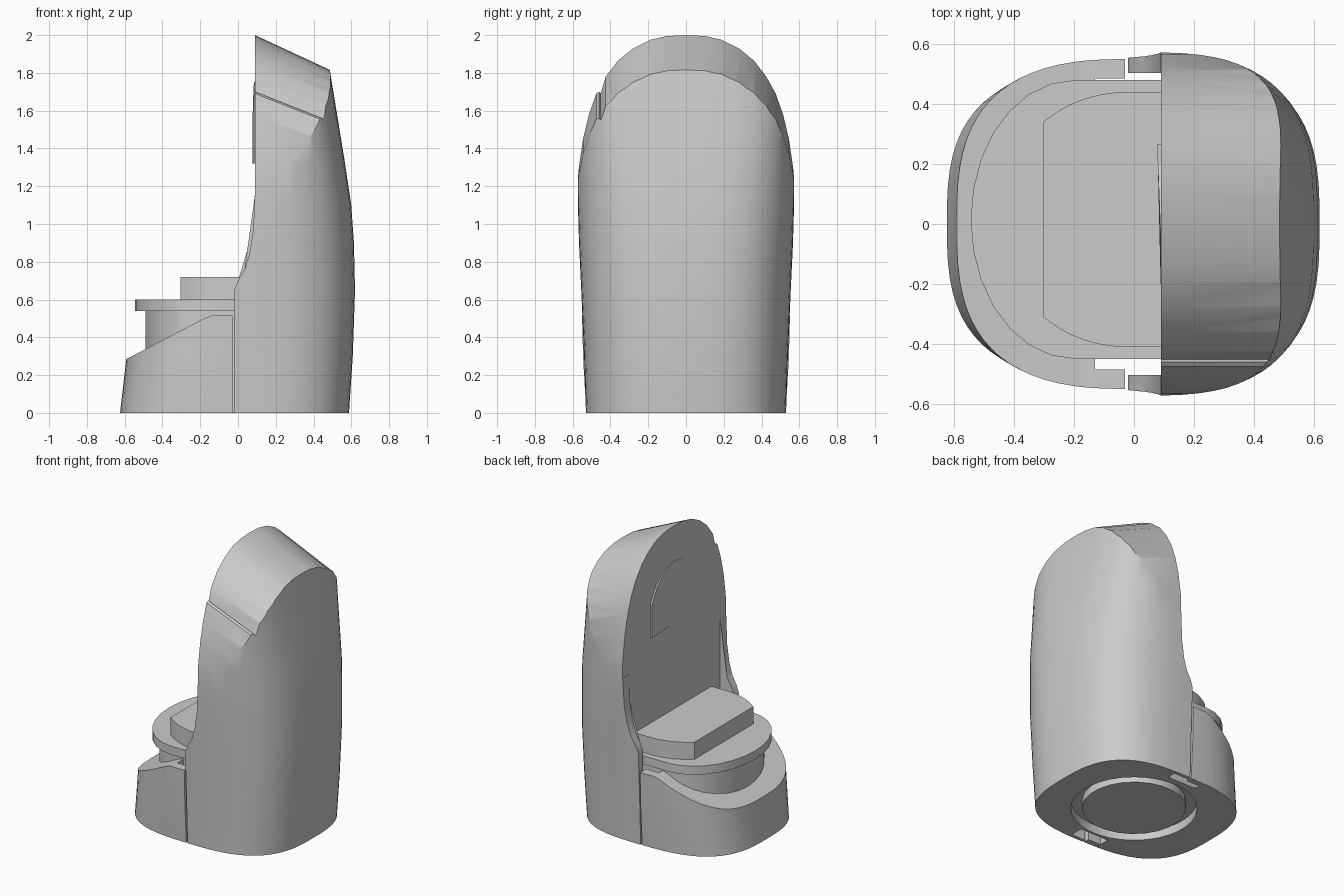
import bpy, bmesh, math

if "Cube" in bpy.data.objects:
    bpy.data.objects.remove(bpy.data.objects["Cube"])

grey = bpy.data.materials.new("plain_grey")
grey.use_nodes = True
grey.diffuse_color = (0.6, 0.6, 0.6, 1)
grey.node_tree.nodes["Principled BSDF"].inputs["Base Color"].default_value = (0.6, 0.6, 0.6, 1)


def loft(name, rings):
    """Closed solid through rings of equal point count."""
    bm = bmesh.new()
    loops = [[bm.verts.new(p) for p in ring] for ring in rings]
    n = len(loops[0])
    for a, b in zip(loops, loops[1:]):
        for i in range(n):
            j = (i + 1) % n
            bm.faces.new((a[i], a[j], b[j], b[i]))
    bm.faces.new(loops[0][::-1])
    bm.faces.new(loops[-1])
    bmesh.ops.triangulate(bm, faces=bm.faces)
    bmesh.ops.recalc_face_normals(bm, faces=bm.faces)
    if bm.calc_volume(signed=True) < 0:
        bmesh.ops.reverse_faces(bm, faces=bm.faces)
    mesh = bpy.data.meshes.new(name)
    bm.to_mesh(mesh)
    bm.free()
    obj = bpy.data.objects.new(name, mesh)
    bpy.context.collection.objects.link(obj)
    mesh.materials.append(grey)
    return obj


def activate(obj):
    bpy.ops.object.select_all(action='DESELECT')
    obj.select_set(True)
    bpy.context.view_layer.objects.active = obj


def boolean(obj, cutter, operation):
    activate(obj)
    mod = obj.modifiers.new("cut", 'BOOLEAN')
    mod.object, mod.operation, mod.solver = cutter, operation, 'EXACT'
    bpy.ops.object.modifier_apply(modifier=mod.name)
    bpy.data.objects.remove(cutter)


def smooth(obj, angle=30):
    activate(obj)
    bpy.ops.object.shade_smooth_by_angle(angle=math.radians(angle))


def slab(name, outline, z0, z1):
    return loft(name, [[(x, y, z) for x, y in outline] for z in (z0, z1)])


def front_prism(profile, y0, y1):
    """Front outline (x, z) extruded through the depth."""
    return loft("cutter", [[(x, y, z) for x, z in profile] for y in (y0, y1)])


def rounded_plan(rx, ry, z, power=2.9, n=72):
    ring = []
    for i in range(n):
        a = math.tau * (i + 0.5) / n
        c, s = math.cos(a), math.sin(a)
        ring.append((rx * math.copysign(abs(c) ** (2 / power), c),
                     ry * math.copysign(abs(s) ** (2 / power), s), z))
    return ring


def circle(radius, n=32):
    return [(x, y) for x, y, z in rounded_plan(radius, radius, 0, 2, n)]


def bottom_cutter():
    return slab("cutter", circle(0.4), -0.1, 0.06)


def shell(name):
    """Full rounded hull that the back and its side wings are cut from."""
    sizes = [(0.588, 0.53, 0, 2.9), (0.608, 0.54, 0.3, 2.9), (0.62, 0.555, 0.65, 2.9),
             (0.614, 0.567, 0.9, 2.9), (0.6, 0.573, 1.1, 3), (0.567, 0.574, 1.32, 3.2),
             (0.533, 0.574, 1.53, 3.5), (0.497, 0.574, 1.75, 4), (0.44, 0.574, 2.1, 4)]
    return loft(name, [rounded_plan(*s) for s in sizes])


# Tall back: hull trimmed by an arch that tapers away from the flat backrest
back = shell("tall_back")
half = [(0.6, -0.2), (0.585, 1.1), (0.567, 1.3), (0.545, 1.45), (0.514, 1.58), (0.475, 1.69),
        (0.425, 1.78), (0.36, 1.865), (0.28, 1.93), (0.19, 1.975), (0.1, 1.995)]
step = [(-0.46, 1.7), (-0.452, 1.69)]  # small seam on one shoulder
other = [(-y, z) for y, z in reversed(half)]
arch = half + [(0, 2.0)] + other[:5] + step[::-1] + other[5:]
boolean(back, loft("cutter", [[(x, y, z * (1 - 0.232 * (x - 0.09))) for y, z in arch]
                              for x in (0.09, 0.8)]), 'INTERSECT')
boolean(back, bottom_cutter(), 'DIFFERENCE')
smooth(back)

# Thin side wings flaring forward at the foot of the back
wing_profile = [(-0.02, -0.2), (-0.02, 0.65), (0, 0.7), (0.035, 0.76), (0.06, 0.84),
                (0.08, 0.96), (0.089, 1.15), (0.0905, 1.15), (0.0905, -0.2)]
for side, y0, y1 in (("left", 0.505, 0.8), ("right", -0.8, -0.505)):
    wing = shell("wing_" + side)
    boolean(wing, front_prism(wing_profile, y0, y1), 'INTERSECT')
    smooth(wing)

# Low tray with a sloping top
tray = loft("front_tray", [rounded_plan(0.625, 0.528, 0), rounded_plan(0.592, 0.545, 0.285),
                           rounded_plan(0.57, 0.553, 0.6)])
boolean(tray, front_prism([(-0.8, -0.2), (-0.03, -0.2), (-0.03, 0.515), (-0.14, 0.515),
                           (-0.18, 0.5), (-0.59, 0.285), (-0.8, 0.18)], -1, 1), 'INTERSECT')
boolean(tray, slab("cutter", [(-0.13, -0.485), (0.1, -0.485), (0.1, 0.485), (-0.13, 0.485)],
                   -0.3, 0.8), 'DIFFERENCE')
boolean(tray, bottom_cutter(), 'DIFFERENCE')
smooth(tray)


def bowed(cx, rx, ry, end=0.12, steps=14):
    """Half ellipse towards the right side, straight edges running into the back."""
    pts = [(cx - rx * math.sin(math.pi * i / steps), 0.015 + ry * math.cos(math.pi * i / steps))
           for i in range(steps + 1)]
    return [(end, 0.015 + ry)] + pts + [(end, 0.015 - ry)]


# Pedestal and disc
pedestal = slab("pedestal", bowed(-0.2, 0.29, 0.43), 0, 0.545)
boolean(pedestal, bottom_cutter(), 'DIFFERENCE')
smooth(pedestal)
smooth(slab("seat_disc", bowed(-0.2, 0.345, 0.465), 0.54, 0.6))

# Seat: round outline clipped straight at its outer end
seat_outline = [(x, y) for x, y in bowed(-0.03, 0.425, 0.425, steps=36) if x > -0.311]
smooth(slab("seat", seat_outline, 0.59, 0.72))

# Disc set in the underside recess
smooth(slab("base_disc", circle(0.33, 24), 0.005, 0.08))

# Slightly tilted oval panel on the backrest
panel = [(0.265, 1.32), (0.265, 1.55), (0.2, 1.66), (0.1, 1.735), (0, 1.755),
         (-0.1, 1.735), (-0.2, 1.66), (-0.04, 1.32)]
loft("back_panel", [[(0.1, y, z) for y, z in panel],
                    [(0.089 - 0.012 * max(0, y + 0.04) / 0.305, y, z) for y, z in panel]])
